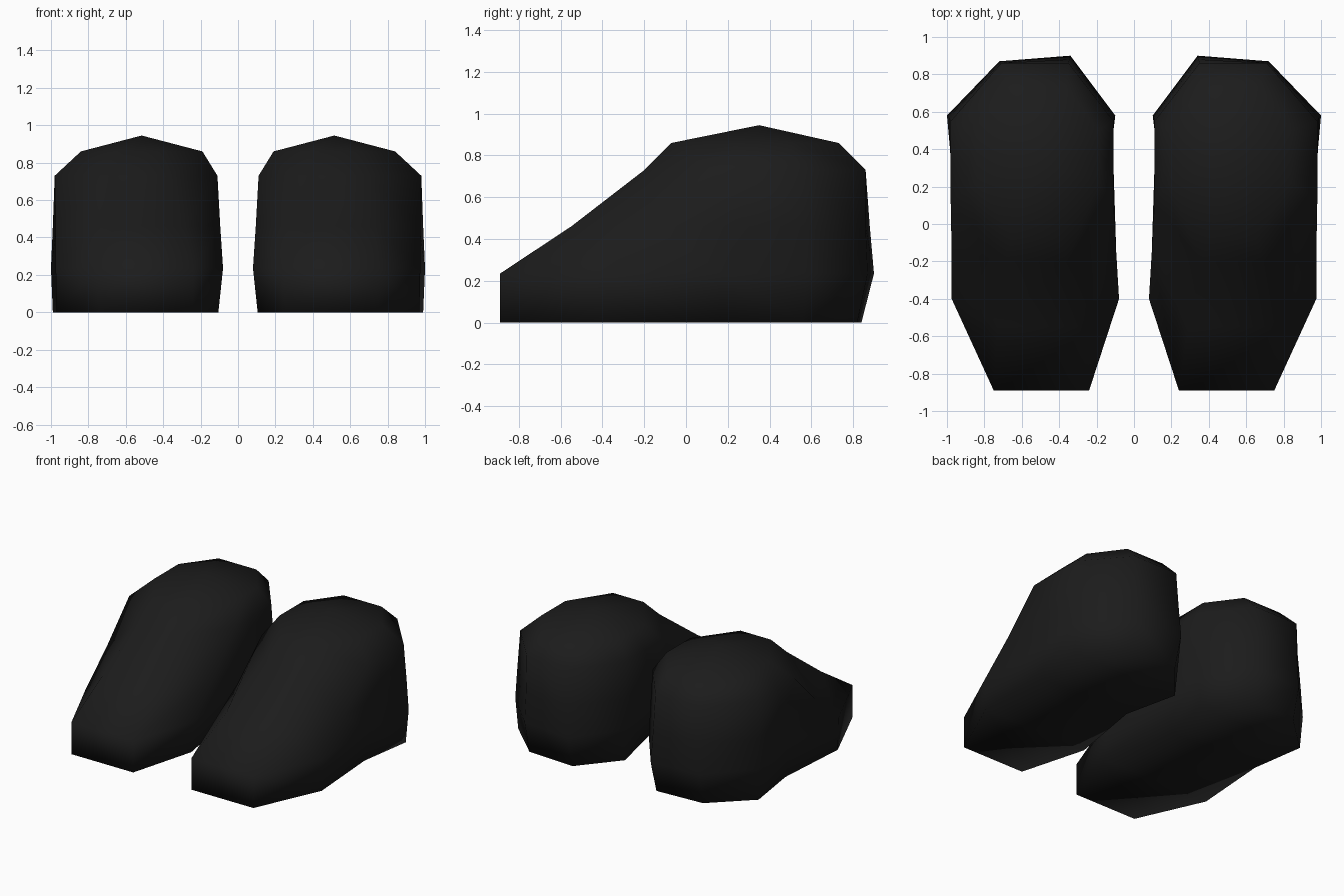
import bpy
import bmesh

default_cube = bpy.data.objects.get("Cube")
if default_cube:
    bpy.data.objects.remove(default_cube, do_unlink=True)


def make_material(name, color):
    material = bpy.data.materials.new(name)
    material.use_nodes = True
    material.diffuse_color = color
    shader = material.node_tree.nodes["Principled BSDF"]
    shader.inputs["Base Color"].default_value = color
    shader.inputs["Roughness"].default_value = 0.8
    return material


def ring_points(height, toe, middle, waist, heel, back, skew=0.0):
    """Ten points around the shoe; each column is (inner x, outer x, y)."""
    columns = [toe, middle, waist, heel, back]
    inner = [(x, y, height) for x, _, y in columns]
    outer = [(x, y, height) for _, x, y in columns]
    # The back edge runs slightly further back on the inner side
    x, y, z = inner[-1]
    inner[-1] = (x, y + skew, z)
    x, y, z = outer[-1]
    outer[-1] = (x, y - skew, z)
    return inner + outer[::-1]


# Sole edge, widest line, mid height, shoulder and upper rim
RINGS = [
    ring_points(height=0, toe=(0.24, 0.75, -0.89), middle=(0.105, 0.97, -0.4),
                waist=(0.2, 0.93, 0.16), heel=(0.11, 0.99, 0.56),
                back=(0.345, 0.715, 0.83), skew=0.01),
    ring_points(height=0.235, toe=(0.24, 0.75, -0.89), middle=(0.08, 0.975, -0.4),
                waist=(0.15, 0.955, 0.18), heel=(0.1, 1.0, 0.58),
                back=(0.34, 0.72, 0.885), skew=0.015),
    ring_points(height=0.46, toe=(0.29, 0.73, -0.55), middle=(0.095, 0.975, -0.15),
                waist=(0.125, 0.97, 0.25), heel=(0.105, 0.99, 0.57),
                back=(0.345, 0.715, 0.87), skew=0.01),
    ring_points(height=0.73, toe=(0.36, 0.69, -0.2), middle=(0.11, 0.98, 0.12),
                waist=(0.11, 0.98, 0.32), heel=(0.11, 0.98, 0.55),
                back=(0.35, 0.71, 0.86)),
    ring_points(height=0.86, toe=(0.4, 0.65, -0.07), middle=(0.19, 0.84, 0.22),
                waist=(0.19, 0.84, 0.36), heel=(0.19, 0.84, 0.5),
                back=(0.36, 0.67, 0.73)),
]
CROWN = (0.515, 0.35, 0.945)


def build_shoe(name, side, material):
    bm = bmesh.new()

    def add_vertex(point):
        x, y, z = point
        return bm.verts.new((side * x, y, z))

    loops = [[add_vertex(p) for p in ring] for ring in RINGS]
    crown = add_vertex(CROWN)
    count = len(loops[0])

    # Sole strips across the foot, from toe to back
    sole = loops[0]
    for i in range(count // 2 - 1):
        bm.faces.new((sole[i], sole[i + 1], sole[-i - 2], sole[-i - 1]))

    # Side walls and crown fan
    for i in range(count):
        j = (i + 1) % count
        for low, high in zip(loops, loops[1:]):
            bm.faces.new((low[i], low[j], high[j], high[i]))
        bm.faces.new((loops[-1][i], loops[-1][j], crown))
    bmesh.ops.recalc_face_normals(bm, faces=bm.faces[:])
    for face in bm.faces:
        face.smooth = True

    mesh = bpy.data.meshes.new(name)
    bm.to_mesh(mesh)
    bm.free()
    mesh.materials.append(material)
    shoe = bpy.data.objects.new(name, mesh)
    bpy.context.collection.objects.link(shoe)
    return shoe


black = make_material("soft black", (0.0115, 0.0115, 0.0115, 1))
build_shoe("left_shoe", 1, black)
build_shoe("right_shoe", -1, black)
